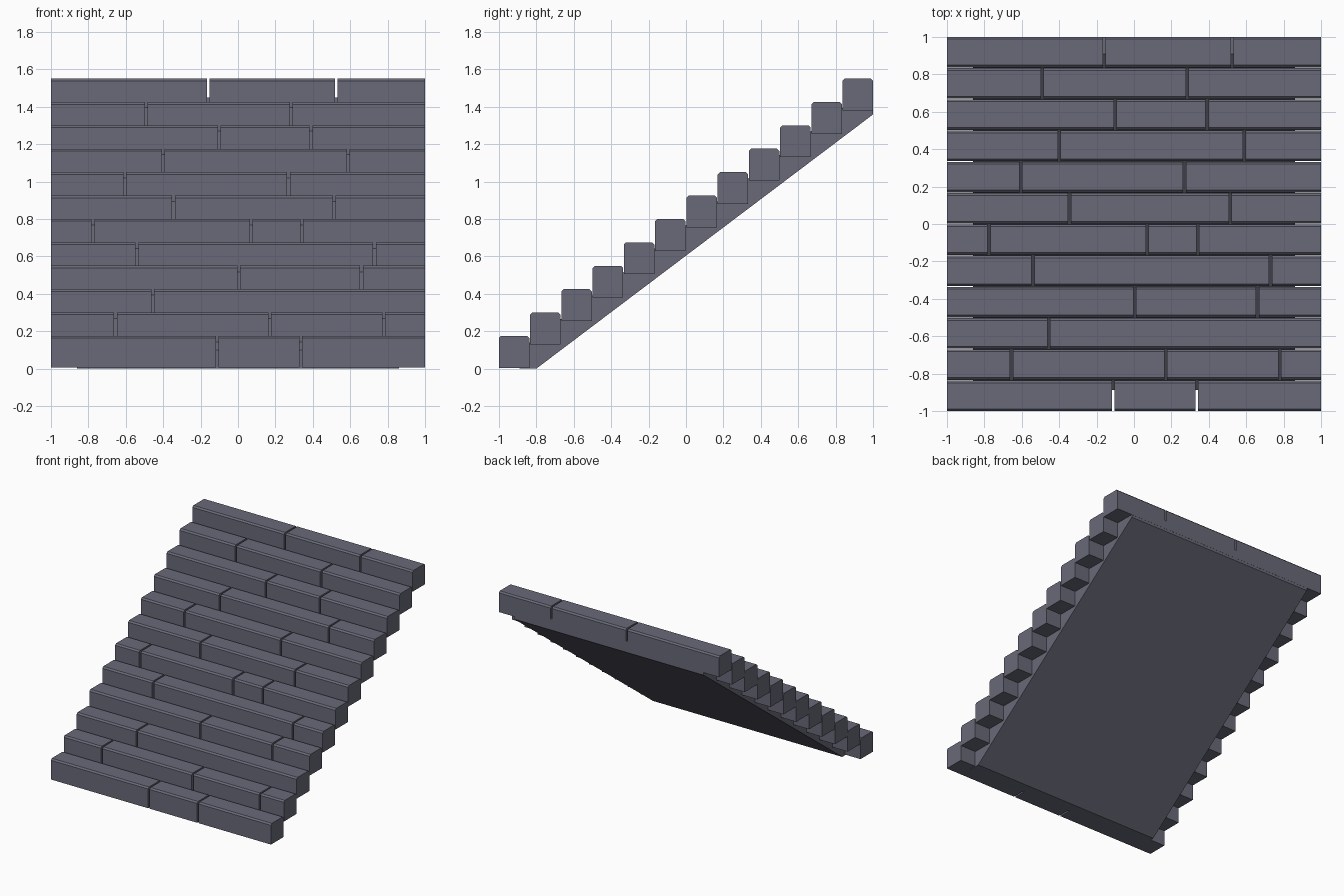
import bpy

if "Cube" in bpy.data.objects:
    bpy.data.objects.remove(bpy.data.objects["Cube"])

stone = bpy.data.materials.new("slate grey stone")
stone.diffuse_color = (0.14, 0.143, 0.188, 1)
stone.use_nodes = True
stone.node_tree.nodes["Principled BSDF"].inputs["Base Color"].default_value = stone.diffuse_color


def extrude_x(name, profile, x0, x1):
    """Prism with a (y, z) outline, listed counter-clockwise seen from +x."""
    n = len(profile)
    verts = [(x, y, z) for x in (x0, x1) for y, z in profile]
    faces = [list(range(n))[::-1], list(range(n, 2 * n))]
    faces += [(i, (i + 1) % n, (i + 1) % n + n, i + n) for i in range(n)]
    mesh = bpy.data.meshes.new(name)
    mesh.from_pydata(verts, [], faces)
    mesh.materials.append(stone)
    obj = bpy.data.objects.new(name, mesh)
    bpy.context.collection.objects.link(obj)
    return obj


# Sloping support slab under the treads
extrude_x("support_slab",
          [(-0.888, 0), (-0.8, 0), (0.999, 1.358), (0.999, 1.45),
           (0.91, 1.45), (-0.888, 0.1)], -0.86, 0.86)

# Joint positions along each step, bottom to top
joints = [(-0.11, 0.335), (-0.655, 0.17, 0.78), (-0.455,), (0.005, 0.66),
          (-0.54, 0.73), (-0.775, 0.07, 0.34), (-0.345, 0.515),
          (-0.605, 0.27), (-0.4, 0.59), (-0.1, 0.39), (-0.49, 0.285),
          (-0.16, 0.525)]
GAP, DEPTH, HEIGHT, CHAMFER = 0.014, 0.163, 0.17, 0.012

# Stone blocks with chamfered long top edges
for i, row in enumerate(joints):
    y0, z0 = -1 + 0.167 * i, 0.005 + 0.125 * i
    y1, z1 = y0 + DEPTH, z0 + HEIGHT
    profile = [(y0, z0), (y1, z0), (y1, z1 - CHAMFER), (y1 - CHAMFER, z1),
               (y0 + CHAMFER, z1), (y0, z1 - CHAMFER)]
    starts = [-1] + [x + GAP / 2 for x in row]
    ends = [x - GAP / 2 for x in row] + [1]
    for k, (a, b) in enumerate(zip(starts, ends)):
        extrude_x(f"step_{i + 1}_block_{k + 1}", profile, a, b)
